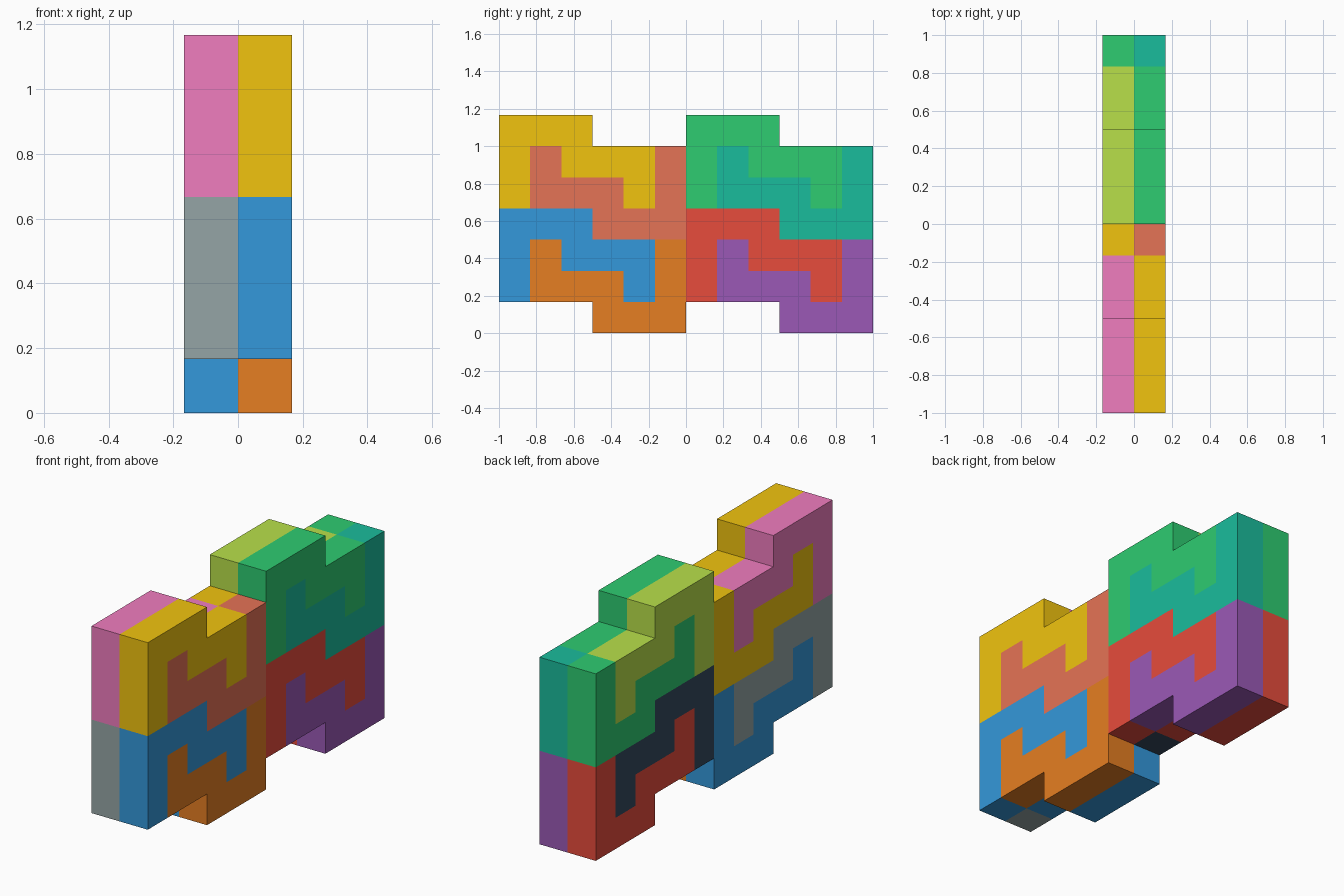
import bpy, bmesh

if "Cube" in bpy.data.objects:
    bpy.data.objects.remove(bpy.data.objects["Cube"])

U = 1 / 6  # side of one puzzle cell

# Hooked zigzag outline in (y, z) cells, and its half-turn partner that interlocks with it
HOOK = [(0, 0), (1, 0), (1, 2), (2, 2), (2, 1), (4, 1), (4, 0), (5, 0),
        (5, 2), (3, 2), (3, 3), (0, 3)]
PARTNER = [(6 - y, 2 - z) for y, z in HOOK]


def material(name, hex_code):
    def linear(c):
        return c / 12.92 if c <= 0.04045 else ((c + 0.055) / 1.055) ** 2.4
    mat = bpy.data.materials.new(name)
    rgb = [linear(int(hex_code[i:i + 2], 16) / 255) for i in (0, 2, 4)]
    mat.diffuse_color = (*rgb, 1)
    mat.use_nodes = True
    mat.node_tree.nodes["Principled BSDF"].inputs["Base Color"].default_value = mat.diffuse_color
    return mat


def piece(name, mat, slabs, y0, z0):
    """One puzzle piece: each slab is an outline extruded one cell in x."""
    bm = bmesh.new()
    for outline, x0 in slabs:
        face = bm.faces.new([bm.verts.new((x0 * U, (y + y0) * U, (z + z0) * U))
                             for y, z in outline])
        ext = bmesh.ops.extrude_face_region(bm, geom=[face], use_keep_orig=True)
        bmesh.ops.translate(bm, vec=(U, 0, 0),
                            verts=[v for v in ext["geom"] if isinstance(v, bmesh.types.BMVert)])
    bmesh.ops.recalc_face_normals(bm, faces=bm.faces[:])
    mesh = bpy.data.meshes.new(name)
    bm.to_mesh(mesh)
    bm.free()
    mesh.materials.append(mat)
    bpy.context.collection.objects.link(bpy.data.objects.new(name, mesh))


# Four blocks: name, y and z origin in cells, colours of right, middle and left pieces
BLOCKS = [
    ("front_lower", -6, 1, ("orange", "e67e22"), ("blue", "3498db"), ("grey", "95a5a6")),
    ("front_upper", -6, 4, ("salmon", "e57356"), ("yellow", "f1c40f"), ("pink", "f07dbf")),
    ("back_lower", 0, 1, ("purple", "9b59b6"), ("red", "e74c3c"), ("navy", "34495e")),
    ("back_upper", 0, 4, ("teal", "1abc9c"), ("green", "2ecc71"), ("lime", "b8e04a")),
]

for block, y0, z0, right, middle, left in BLOCKS:
    piece(block + "_right_piece", material(*right), [(PARTNER, 0)], y0, z0)
    piece(block + "_middle_piece", material(*middle), [(HOOK, 0), (PARTNER, -1)], y0, z0)
    piece(block + "_left_piece", material(*left), [(HOOK, -1)], y0, z0)
